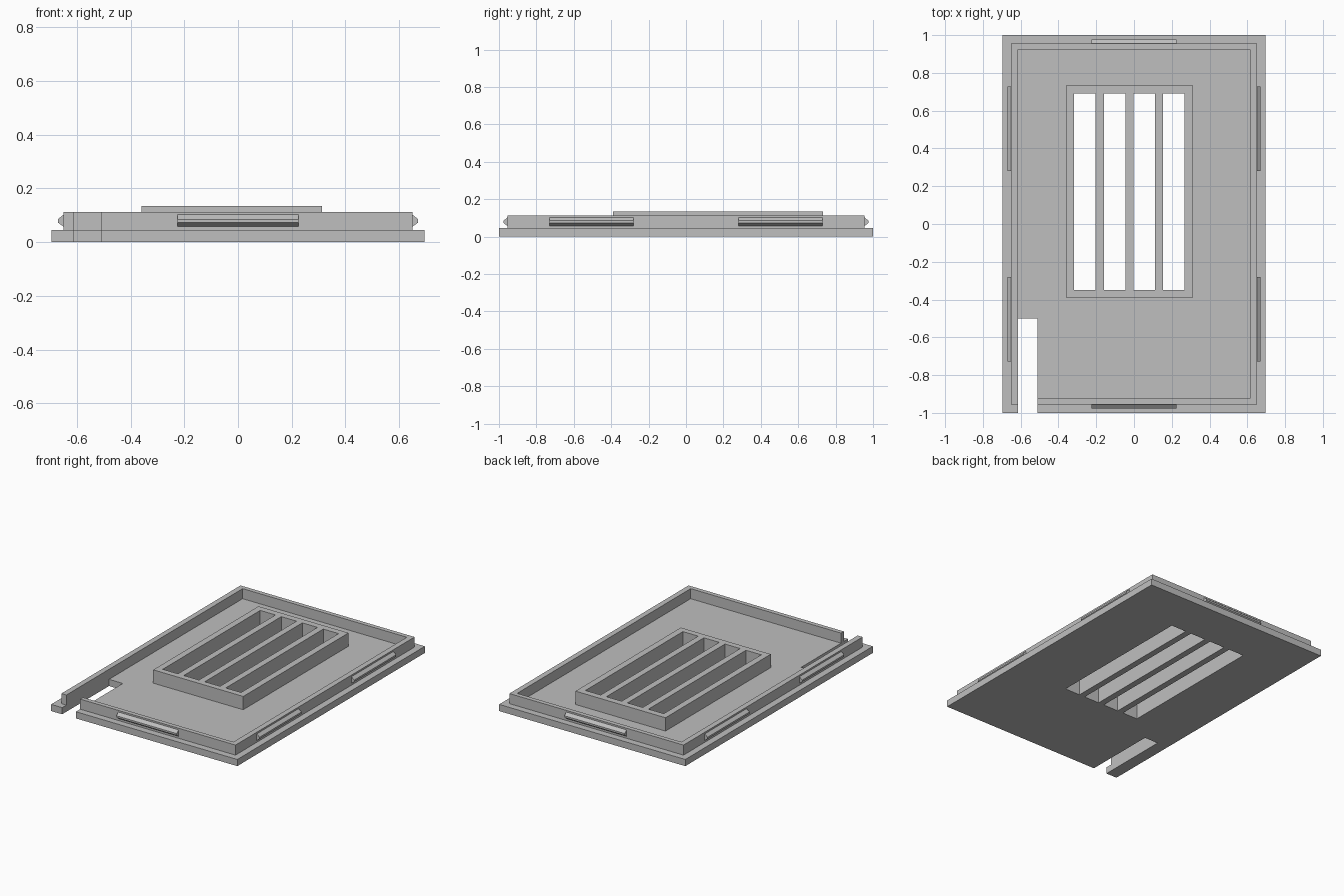
import bpy
import bmesh
from mathutils import Matrix, Vector

cube = bpy.data.objects.get("Cube")
if cube:
    bpy.data.objects.remove(cube, do_unlink=True)

GREY = (0.52, 0.52, 0.52, 1.0)
grey = bpy.data.materials.new("plain grey")
grey.use_nodes = True
grey.diffuse_color = GREY
grey.node_tree.nodes["Principled BSDF"].inputs["Base Color"].default_value = GREY

BASE_TOP = 0.045
RIM_TOP = 0.113
GRILLE_TOP = 0.135
SLOT_LEFT, SLOT_RIGHT = -0.613, -0.51   # cable notch sides


def rect(x0, x1, y0, y1):
    return [(x0, y0), (x1, y0), (x1, y1), (x0, y1)]


def finish(name, bm):
    bmesh.ops.recalc_face_normals(bm, faces=bm.faces)
    mesh = bpy.data.meshes.new(name)
    bm.to_mesh(mesh)
    bm.free()
    mesh.materials.append(grey)
    obj = bpy.data.objects.new(name, mesh)
    bpy.context.collection.objects.link(obj)
    return obj


def prism(name, loops, z0, z1):
    """Extrude an outline upward; any further loops become holes."""
    bm = bmesh.new()
    edges = []
    for loop in loops:
        verts = [bm.verts.new((x, y, z0)) for x, y in loop]
        edges += [bm.edges.new((v, verts[i - 1])) for i, v in enumerate(verts)]
    bmesh.ops.triangle_fill(bm, edges=edges, use_beauty=True, normal=(0, 0, 1))
    result = bmesh.ops.extrude_face_region(bm, geom=bm.faces[:], use_keep_orig=True)
    top = [g for g in result["geom"] if isinstance(g, bmesh.types.BMVert)]
    bmesh.ops.translate(bm, verts=top, vec=(0, 0, z1 - z0))
    return finish(name, bm)


def clip(name, x, y, length, angle):
    """Snap ridge with a tapered section, pointing outward from a rim wall."""
    section = [(0, 0.058), (0.021, 0.073), (0.021, 0.085), (0, 0.102)]
    bm = bmesh.new()
    ends = [[bm.verts.new((out, s * length / 2, z)) for out, z in section]
            for s in (-1, 1)]
    for end in ends:
        bm.faces.new(end)
    for i in range(len(section)):
        bm.faces.new((ends[0][i - 1], ends[0][i], ends[1][i], ends[1][i - 1]))
    place = Matrix.Translation(Vector((x, y, 0))) @ Matrix.Rotation(angle, 4, "Z")
    bmesh.ops.transform(bm, matrix=place, verts=bm.verts)
    return finish(name, bm)


# Vent slots shared by the base plate and the raised grille
slots = [rect(-0.317 + i * 0.157, -0.203 + i * 0.157, -0.35, 0.69) for i in range(4)]

# Base plate with a notch open to the front edge
plate = [(-0.695, -1), (SLOT_LEFT, -1), (SLOT_LEFT, -0.5), (SLOT_RIGHT, -0.5),
         (SLOT_RIGHT, -1), (0.695, -1), (0.695, 1), (-0.695, 1)]
prism("base_plate", [plate] + slots, 0, BASE_TOP)

# Raised rim, interrupted at the notch
OX, OY, IX, IY = 0.65, 0.955, 0.613, 0.925
rim = [(SLOT_RIGHT, -OY), (OX, -OY), (OX, OY), (-OX, OY), (-OX, -OY),
       (SLOT_LEFT, -OY), (-IX, IY), (IX, IY), (IX, -IY), (SLOT_RIGHT, -IY)]
prism("rim", [rim], BASE_TOP, RIM_TOP)

# Raised grille around the slots
prism("vent_grille", [rect(-0.36, 0.312, -0.39, 0.733)] + slots, BASE_TOP, GRILLE_TOP)

# Snap ridges: one on each short wall, two on each long wall
QUARTER = 1.5707963
clip("front_clip", 0, -OY, 0.45, -QUARTER)
clip("back_clip", 0, OY, 0.45, QUARTER)
for end, y in (("front", -0.505), ("back", 0.505)):
    clip("left_" + end + "_clip", OX, y, 0.447, 0)
    clip("right_" + end + "_clip", -OX, y, 0.447, 2 * QUARTER)
